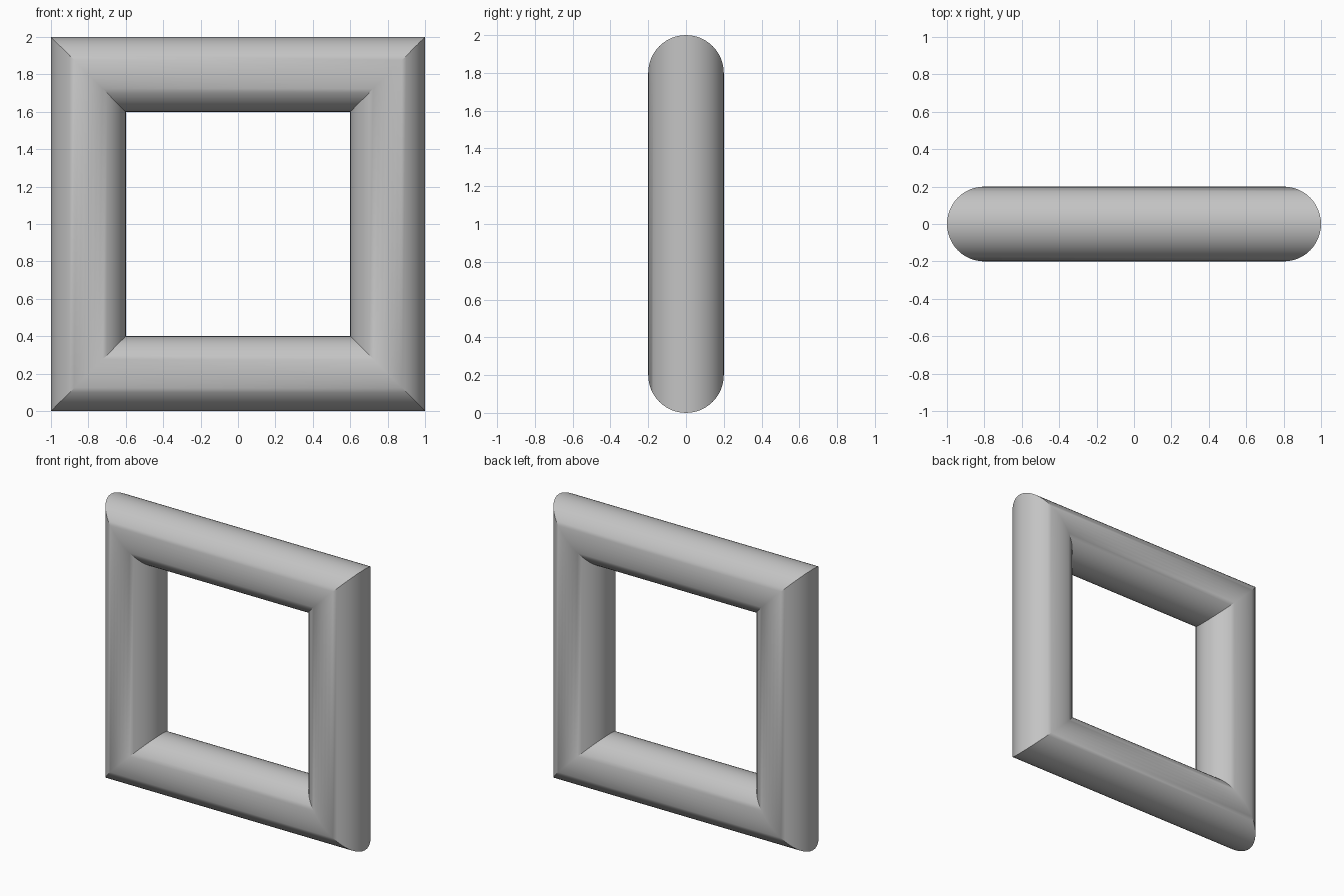
import bpy
import bmesh
from math import cos, sin, tau

cube = bpy.data.objects.get("Cube")
if cube:
    bpy.data.objects.remove(cube, do_unlink=True)

HALF = 0.8     # centre line of the tube, from the middle of the frame
RADIUS = 0.2   # tube radius
SIDES = 48

# Plain grey
grey = bpy.data.materials.new("plain_grey")
grey.use_nodes = True
colour = (0.55, 0.55, 0.55, 1)
grey.diffuse_color = colour
grey.node_tree.nodes["Principled BSDF"].inputs["Base Color"].default_value = colour

# Square frame: one mitred ring of points per corner, bridged into four tubes
bm = bmesh.new()
rings = []
for sx, sz in ((1, 1), (-1, 1), (-1, -1), (1, -1)):
    ring = []
    for i in range(SIDES):
        a = tau * i / SIDES
        r = HALF + RADIUS * cos(a)
        ring.append(bm.verts.new((sx * r, RADIUS * sin(a), 1 + sz * r)))
    rings.append(ring)

for k, ring in enumerate(rings):
    following = rings[(k + 1) % len(rings)]
    for i in range(SIDES):
        j = (i + 1) % SIDES
        bm.faces.new((ring[i], ring[j], following[j], following[i]))
bmesh.ops.recalc_face_normals(bm, faces=bm.faces)

mesh = bpy.data.meshes.new("square_frame")
bm.to_mesh(mesh)
bm.free()
mesh.materials.append(grey)
frame = bpy.data.objects.new("square_frame", mesh)
bpy.context.collection.objects.link(frame)

# Smooth tubes with crisp mitres
bpy.ops.object.select_all(action="DESELECT")
frame.select_set(True)
bpy.context.view_layer.objects.active = frame
bpy.ops.object.shade_smooth_by_angle(angle=tau / 12)
